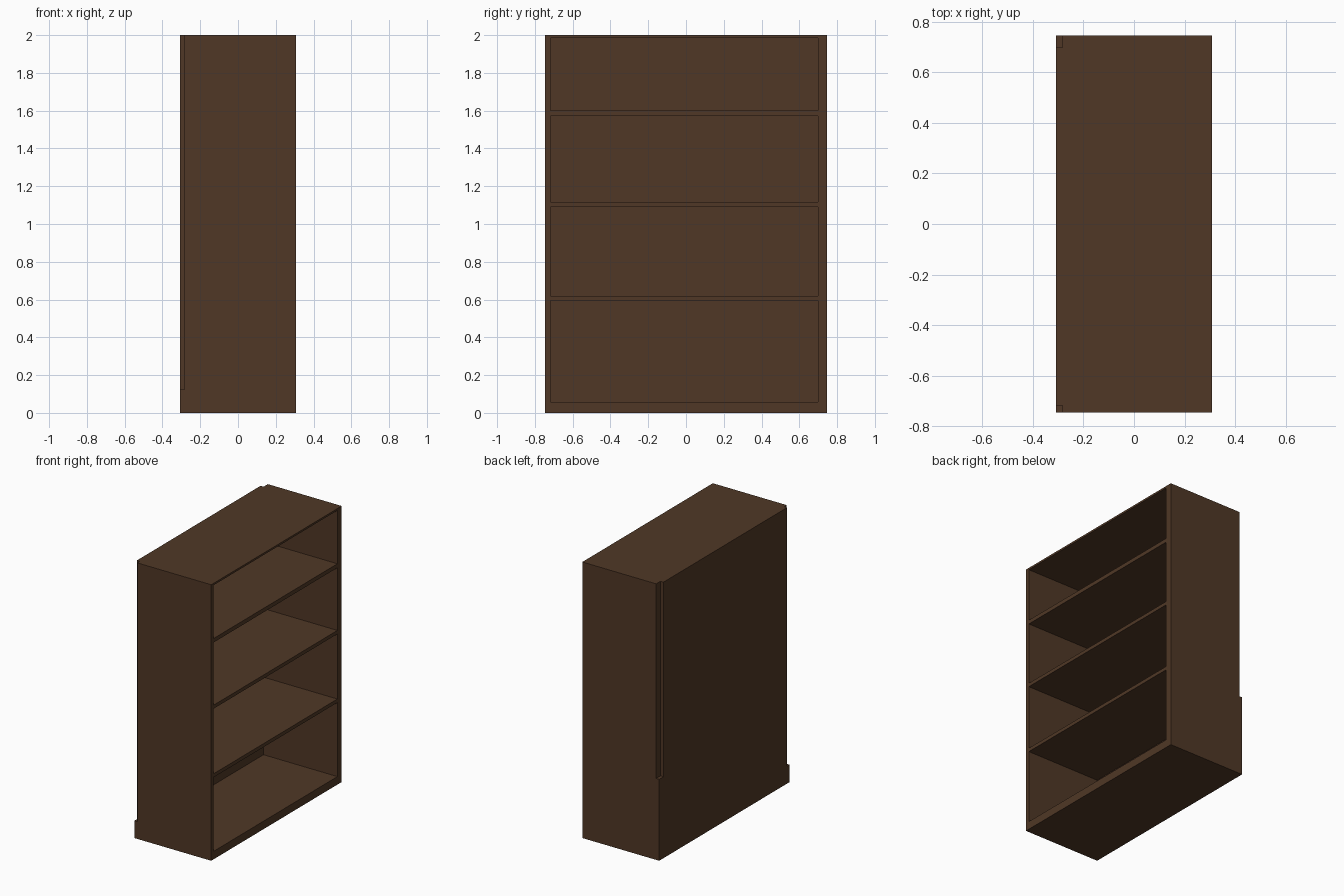
import bpy

if "Cube" in bpy.data.objects:
    bpy.data.objects.remove(bpy.data.objects["Cube"])

wood = bpy.data.materials.new("dark_wood")
wood.diffuse_color = (0.08, 0.039, 0.019, 1)
wood.use_nodes = True
wood.node_tree.nodes["Principled BSDF"].inputs["Base Color"].default_value = wood.diffuse_color


def board(name, x, y, z):
    """Box spanning the given (min, max) ranges."""
    bpy.ops.mesh.primitive_cube_add(size=1, location=[(a + b) / 2 for a, b in (x, y, z)])
    ob = bpy.context.object
    ob.name = name
    ob.scale = [b - a for a, b in (x, y, z)]
    bpy.ops.object.transform_apply(location=False, rotation=False, scale=True)
    ob.data.materials.append(wood)
    return ob


BACK, INNER, FRONT = -0.308, -0.284, 0.308   # depth positions along x
Y0, Y1 = -0.747, 0.747                       # outer width
IN0, IN1 = -0.718, 0.698                     # inner width

# Side panels; the open front faces +x
board("near_side_panel", (INNER, FRONT), (Y0, IN0), (0, 2))
board("far_side_panel", (INNER, FRONT), (IN1, Y1), (0, 2))

# Base and top between the sides
board("base", (INNER, FRONT), (IN0, IN1), (0, 0.058))
board("top_panel", (INNER, FRONT), (IN0, IN1), (1.986, 2))

# Shelves
for i, (lo, hi) in enumerate([(0.594, 0.62), (1.091, 1.117), (1.571, 1.6)]):
    board(f"shelf_{i + 1}", (INNER, FRONT), (IN0, IN1), (lo, hi))

# Back panel, with corner strips that stop short and leave open rebates above
board("back_panel", (BACK, INNER), (IN0, IN1), (0, 2))
board("near_back_strip", (BACK, INNER), (Y0, IN0), (0, 0.125))
board("far_back_strip", (BACK, INNER), (IN1, Y1), (0, 0.59))
